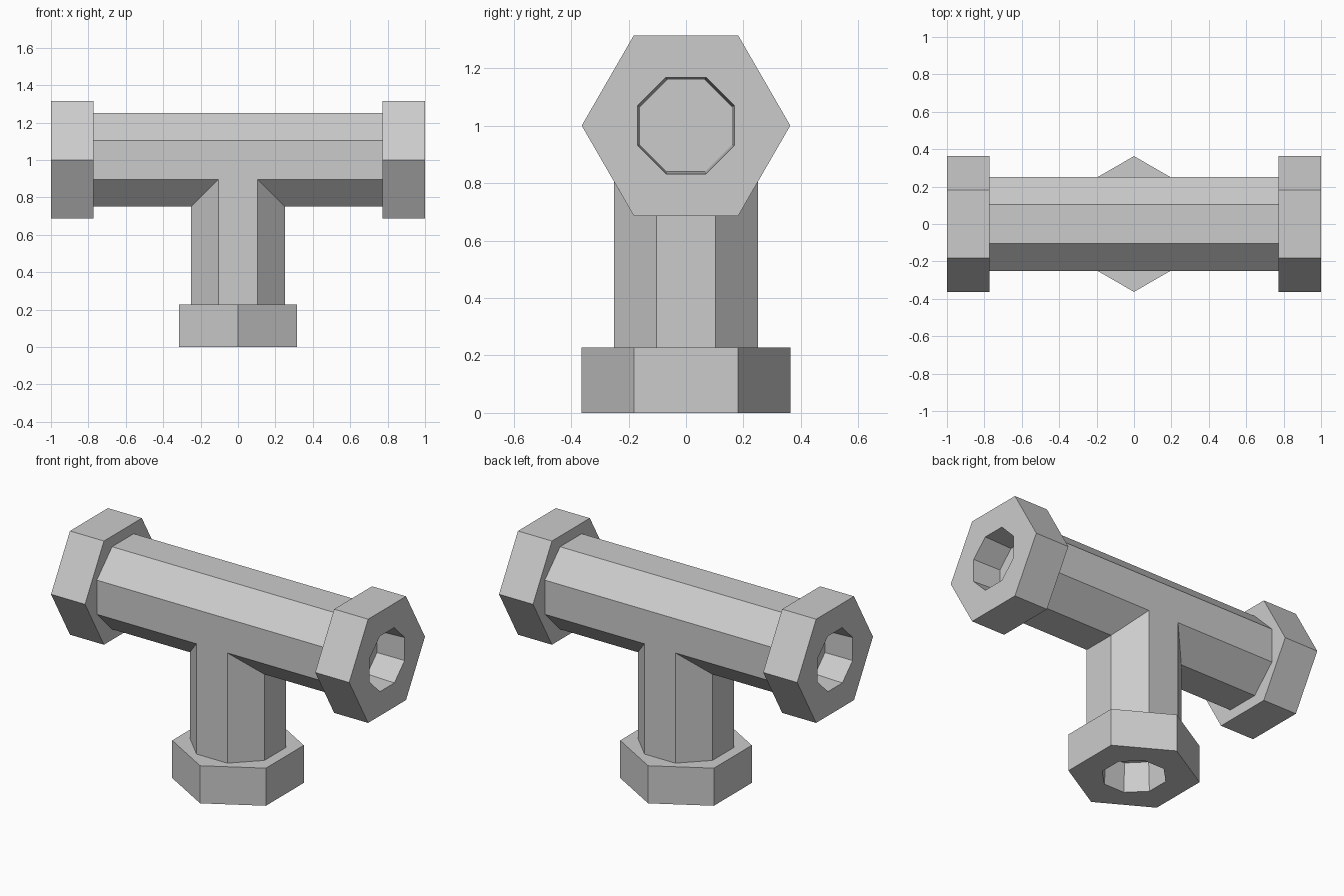
import bpy, bmesh, math
from mathutils import Matrix

if "Cube" in bpy.data.objects:
    bpy.data.objects.remove(bpy.data.objects["Cube"])

PIPE_A = 0.25                              # pipe half width across flats
HALF_SIDE = PIPE_A * math.tan(math.pi / 8)
NUT_R, NUT_IN = 0.363, 0.772               # nut corner radius, inner end
BORE_OUT, BORE_IN, DEPTH = 0.168, 0.16, 0.18
OCT = 1 / math.cos(math.pi / 8)


def ring(bm, n, radius, z, phase):
    return [bm.verts.new((radius * math.cos(phase + i * math.tau / n),
                          radius * math.sin(phase + i * math.tau / n), z))
            for i in range(n)]


def skin(bm, a, b):
    n = len(a)
    for i in range(n):
        j = (i + 1) % n
        bm.faces.new((a[i], a[j], b[j], b[i]))


def loop_edges(bm, ring_verts):
    n = len(ring_verts)
    return [bm.edges.get((ring_verts[i], ring_verts[(i + 1) % n])) for i in range(n)]


def finish(bm, name, turn):
    # limbs are modelled along +z, then turned about the joint centre
    bmesh.ops.recalc_face_normals(bm, faces=bm.faces)
    bm.transform(Matrix.Translation((0, 0, 1)) @ Matrix.Rotation(math.radians(turn), 4, 'Y'))
    mesh = bpy.data.meshes.new(name)
    bm.to_mesh(mesh)
    bm.free()
    bpy.context.collection.objects.link(bpy.data.objects.new(name, mesh))


def pipe(name, start, end, turn, mitre=False):
    bm = bmesh.new()
    a = ring(bm, 8, PIPE_A * OCT, start, math.pi / 8)
    b = ring(bm, 8, PIPE_A * OCT, end, math.pi / 8)
    if mitre:                              # root follows the main pipe's lower facets
        for v in a:
            v.co.z = HALF_SIDE if abs(v.co.y) > 0.2 else PIPE_A
    skin(bm, a, b)
    if not mitre:
        bm.faces.new(a)
        bm.faces.new(b)
    else:
        bm.faces.new(b)
    finish(bm, name, turn)


def nut(name, turn):
    bm = bmesh.new()
    back = ring(bm, 6, NUT_R, NUT_IN, math.pi / 2)
    front = ring(bm, 6, NUT_R, 1, math.pi / 2)
    rim = ring(bm, 8, BORE_OUT * OCT, 1, math.pi / 8)
    floor = ring(bm, 8, BORE_IN * OCT, 1 - DEPTH, math.pi / 8)
    bm.faces.new(back)
    skin(bm, back, front)
    skin(bm, rim, floor)                   # tapered blind bore
    bm.faces.new(floor)
    bmesh.ops.triangle_fill(bm, use_beauty=True,
                            edges=loop_edges(bm, front) + loop_edges(bm, rim))
    finish(bm, name, turn)


# main run and mitred branch
pipe("main_pipe", -NUT_IN, NUT_IN, 90)
pipe("branch_pipe", PIPE_A, NUT_IN, 180, mitre=True)

# hexagonal end collars
for label, turn in (("right_nut", 90), ("left_nut", -90), ("bottom_nut", 180)):
    nut(label, turn)
